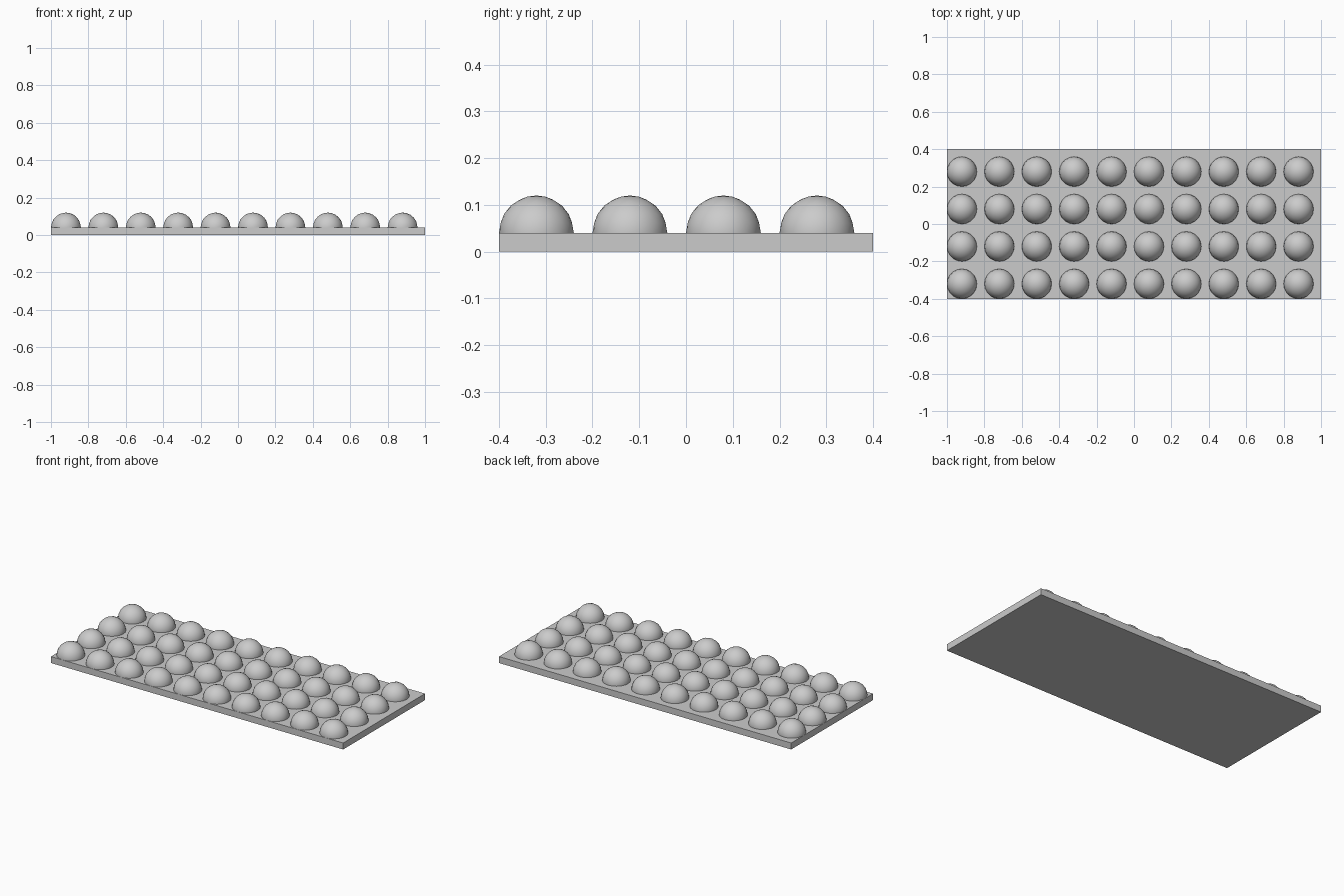
import bpy
import bmesh

cube = bpy.data.objects.get("Cube")
if cube:
    bpy.data.objects.remove(cube, do_unlink=True)

LENGTH, WIDTH, THICK = 2.0, 0.8, 0.04
RADIUS, PITCH = 0.08, 0.2
COLUMNS, ROWS = 10, 4

grey = bpy.data.materials.new("plain grey")
grey.use_nodes = True
grey.diffuse_color = (0.6, 0.6, 0.6, 1)
grey.node_tree.nodes["Principled BSDF"].inputs["Base Color"].default_value = grey.diffuse_color


def add_object(name, bm, location):
    mesh = bpy.data.meshes.new(name)
    bm.to_mesh(mesh)
    bm.free()
    mesh.materials.append(grey)
    obj = bpy.data.objects.new(name, mesh)
    obj.location = location
    bpy.context.collection.objects.link(obj)
    return obj


# Flat base plate
bm = bmesh.new()
bmesh.ops.create_cube(bm, size=1)
bmesh.ops.scale(bm, vec=(LENGTH, WIDTH, THICK), verts=bm.verts)
add_object("base_plate", bm, (0, 0, THICK / 2))

# One dome, trimmed where it sinks into the plate
bm = bmesh.new()
bmesh.ops.create_icosphere(bm, subdivisions=3, radius=RADIUS)
bmesh.ops.bisect_plane(bm, geom=bm.verts[:] + bm.edges[:] + bm.faces[:],
                       plane_co=(0, 0, -THICK / 2), plane_no=(0, 0, 1),
                       clear_inner=True)
for face in bm.faces:
    face.smooth = True
domes = add_object("domes", bm, (RADIUS - LENGTH / 2, RADIUS - WIDTH / 2, THICK))

# Repeat the dome along the length, then across the width
for name, count, step in (("columns", COLUMNS, (PITCH, 0, 0)),
                          ("rows", ROWS, (0, PITCH, 0))):
    array = domes.modifiers.new(name, 'ARRAY')
    array.count = count
    array.use_relative_offset = False
    array.use_constant_offset = True
    array.constant_offset_displace = step
